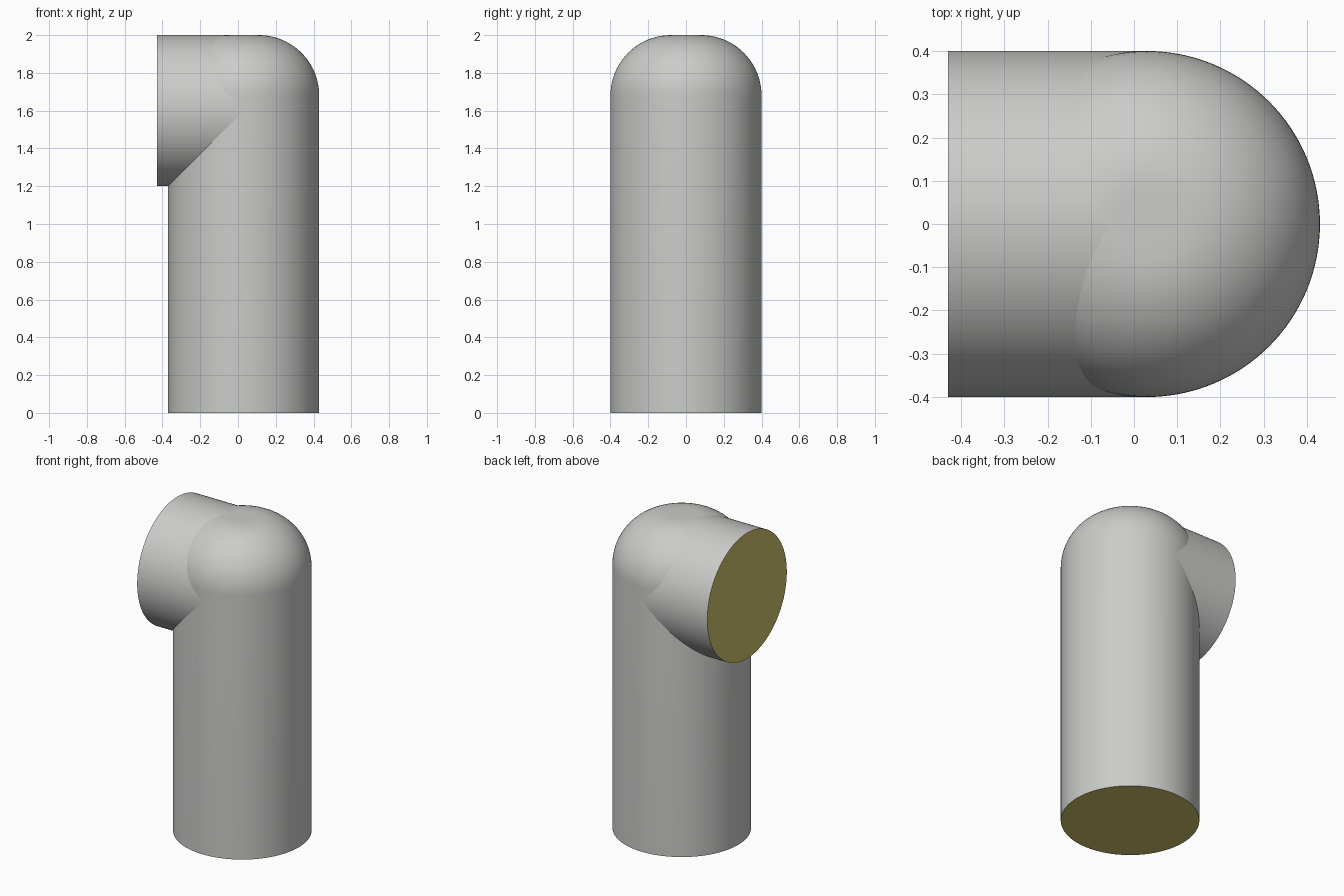
import bpy, bmesh, math
from mathutils import Matrix

if "Cube" in bpy.data.objects:
    bpy.data.objects.remove(bpy.data.objects["Cube"])

SEG = 128
R = 0.4          # pipe radius
F = 0.32         # dome fillet radius
CX = 0.03        # axis of the upright pipe


def material(name, rgb):
    m = bpy.data.materials.new(name)
    m.diffuse_color = (*rgb, 1)
    m.use_nodes = True
    m.node_tree.nodes["Principled BSDF"].inputs["Base Color"].default_value = m.diffuse_color
    return m


grey = material("light grey", (0.6, 0.6, 0.59))
olive = material("olive", (0.6, 0.53, 0.15))


def lathe(name, profile, matrix, cap_last):
    """Turn (radius, height) points about z; the first ring gets an olive cap."""
    bm = bmesh.new()
    rings = [[bm.verts.new((r * math.cos(2 * math.pi * i / SEG),
                            r * math.sin(2 * math.pi * i / SEG), z))
              for i in range(SEG)] for r, z in profile]
    for a, b in zip(rings, rings[1:]):
        for i in range(SEG):
            j = (i + 1) % SEG
            bm.faces.new((a[i], a[j], b[j], b[i]))
    bm.faces.new(rings[0][::-1]).material_index = 1
    if cap_last:
        bm.faces.new(rings[-1])
    bm.transform(matrix)
    me = bpy.data.meshes.new(name)
    bm.to_mesh(me)
    bm.free()
    me.materials.append(grey)
    me.materials.append(olive)
    ob = bpy.data.objects.new(name, me)
    bpy.context.collection.objects.link(ob)
    bpy.ops.object.select_all(action='DESELECT')
    ob.select_set(True)
    bpy.context.view_layer.objects.active = ob
    bpy.ops.object.shade_smooth_by_angle(angle=math.radians(30))
    return ob


# upright pipe with a rounded top
N = 20
dome = [(R - F + F * math.cos(math.pi / 2 * k / N),
         2 - F + F * math.sin(math.pi / 2 * k / N)) for k in range(N + 1)]
lathe("upright_pipe", [(R, 0)] + dome, Matrix.Translation((CX, 0, 0)), True)

# side pipe, its olive end facing -x, running into the upright pipe
lathe("side_pipe", [(R, 0), (R, 0.43 + CX)],
      Matrix.Translation((-0.43, 0, 2 - R)) @ Matrix.Rotation(math.pi / 2, 4, 'Y'), False)
